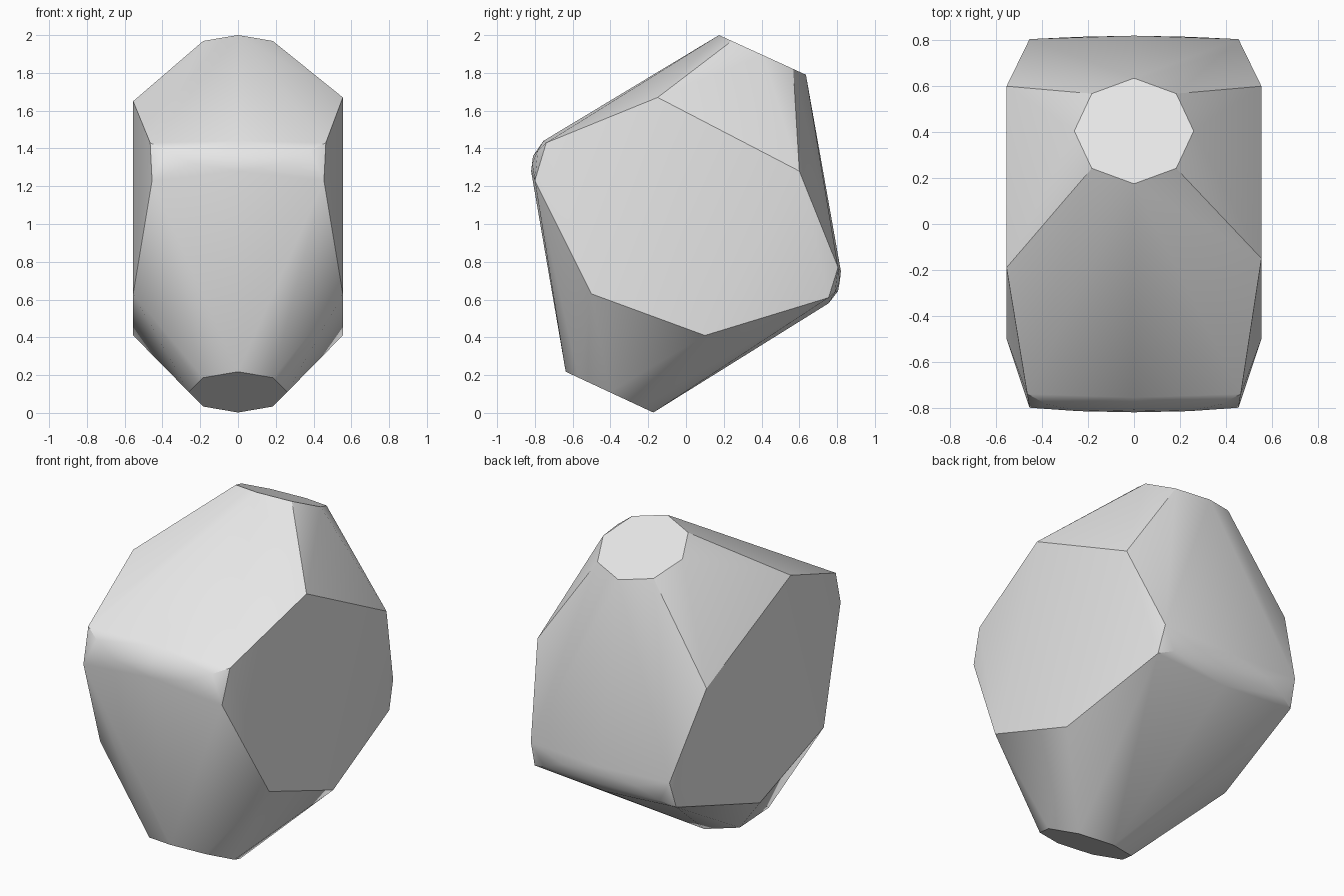
import bpy
import bmesh
import math

cube = bpy.data.objects.get("Cube")
if cube:
    bpy.data.objects.remove(cube, do_unlink=True)

stone = bpy.data.materials.new("pale grey stone")
stone.use_nodes = True
grey = (0.8, 0.8, 0.8, 1)
stone.diffuse_color = grey
stone.node_tree.nodes["Principled BSDF"].inputs["Base Color"].default_value = grey


def octagon(y, z, half_depth, half_rise):
    """Tilted eight-sided end cap, its rim sloping down towards +y."""
    ring = []
    for i in range(8):
        a = math.tau * i / 8
        ring.append((0.26 * math.sin(a), y + half_depth * math.cos(a),
                     z - half_rise * math.cos(a)))
    return ring


def both_sides(points):
    return [(s * x, y, z) for x, y, z in points for s in (-1, 1)]


# End caps
corners = octagon(0.405, 1.895, 0.23, 0.105) + octagon(-0.405, 0.11, 0.232, 0.108)

# Flat side walls
corners += both_sides([(0.555, 0.6, 1.28), (0.555, -0.5, 0.63), (0.555, 0.1, 0.41)])
corners += [(0.555, -0.15, 1.67), (-0.555, -0.19, 1.65)]

# Worn front ridge
corners += both_sides([(0.455, -0.8, 1.23), (0.465, -0.74, 1.43),
                       (0.24, -0.815, 1.32), (0.38, -0.785, 1.39)])
corners += [(0, -0.82, 1.28), (0, -0.81, 1.36), (0, -0.755, 1.44)]

# Worn back ridge
corners += both_sides([(0.455, 0.805, 0.77), (0.465, 0.755, 0.61),
                       (0.24, 0.815, 0.7), (0.38, 0.79, 0.64)])
corners += [(0, 0.82, 0.75), (0, 0.805, 0.645), (0, 0.755, 0.58)]

# Stretch a faceted skin over the corners
bm = bmesh.new()
for p in corners:
    bm.verts.new(p)
result = bmesh.ops.convex_hull(bm, input=bm.verts[:])
inside = {g for g in result["geom_interior"] + result["geom_unused"]
          if isinstance(g, bmesh.types.BMVert)}
bmesh.ops.delete(bm, geom=list(inside), context="VERTS")
bmesh.ops.dissolve_limit(bm, angle_limit=math.radians(1),
                         verts=bm.verts[:], edges=bm.edges[:])
bmesh.ops.recalc_face_normals(bm, faces=bm.faces[:])

mesh = bpy.data.meshes.new("boulder")
bm.to_mesh(mesh)
bm.free()
mesh.materials.append(stone)
boulder = bpy.data.objects.new("boulder", mesh)
bpy.context.collection.objects.link(boulder)

# Soft facets with sharp main edges
bpy.ops.object.select_all(action="DESELECT")
boulder.select_set(True)
bpy.context.view_layer.objects.active = boulder
bpy.ops.object.shade_smooth_by_angle(angle=math.radians(30))
